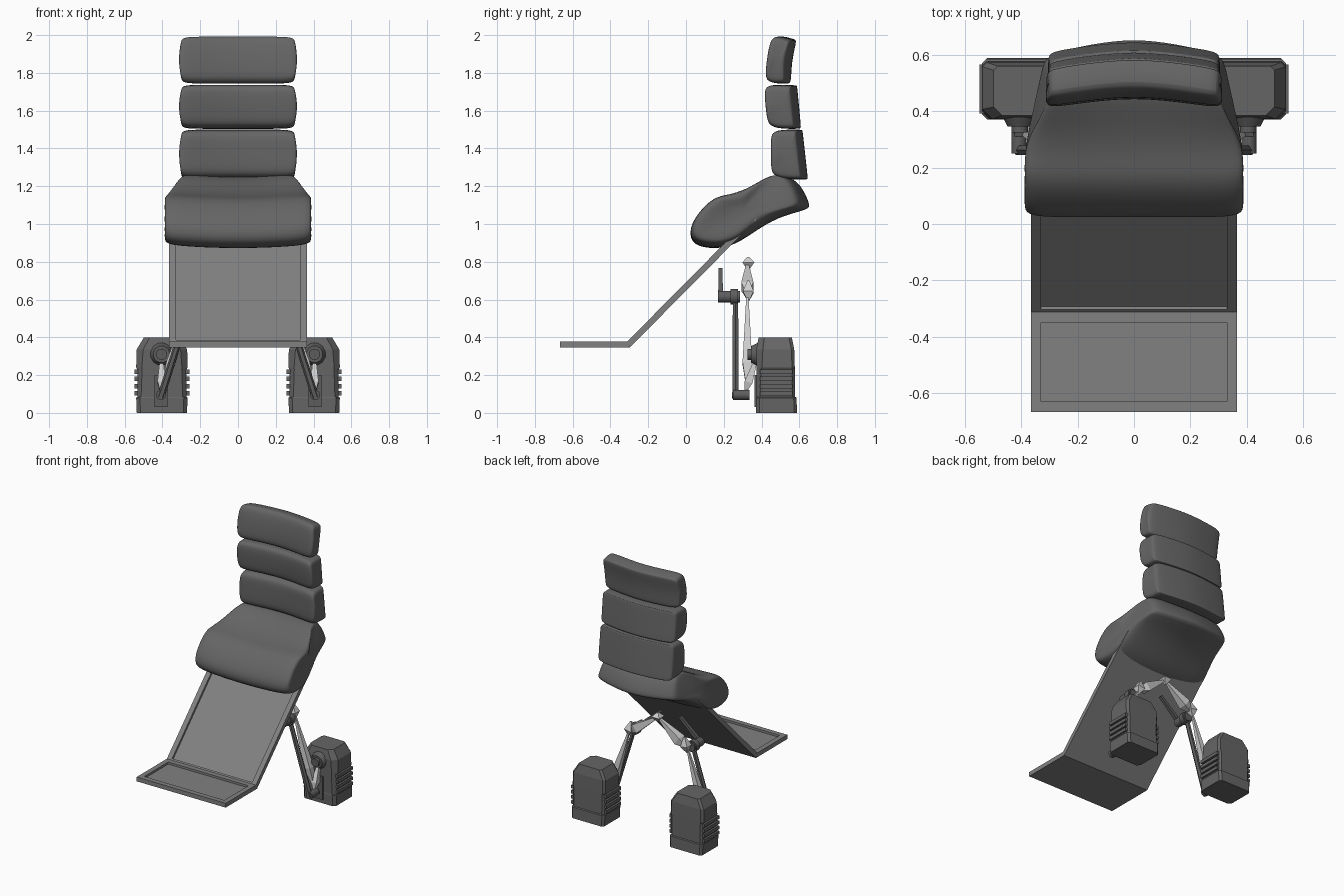
import bpy, bmesh, math
from mathutils import Vector

cube = bpy.data.objects.get("Cube")
if cube:
    bpy.data.objects.remove(cube, do_unlink=True)


def material(name, v):
    m = bpy.data.materials.new(name)
    m.use_nodes = True
    m.diffuse_color = (v, v, v, 1)
    m.node_tree.nodes["Principled BSDF"].inputs["Base Color"].default_value = (v, v, v, 1)
    return m


CUSHION = material("cushion grey", 0.13)
BOARD = material("board grey", 0.22)
FOOT = material("foot grey", 0.13)
JOINT = material("joint grey", 0.11)
BONE = material("light grey", 0.62)


def finish(name, bm, mat, smooth=None):
    bmesh.ops.recalc_face_normals(bm, faces=bm.faces)
    me = bpy.data.meshes.new(name)
    bm.to_mesh(me)
    bm.free()
    me.materials.append(mat)
    ob = bpy.data.objects.new(name, me)
    bpy.context.collection.objects.link(ob)
    if smooth:
        bpy.ops.object.select_all(action='DESELECT')
        bpy.context.view_layer.objects.active = ob
        ob.select_set(True)
        bpy.ops.object.shade_smooth_by_angle(angle=math.radians(smooth))
    return ob


def loft(name, rings, mat, smooth=None):
    """Skin a list of equal-length rings and cap both ends."""
    bm = bmesh.new()
    vs = [[bm.verts.new(p) for p in r] for r in rings]
    n = len(vs[0])
    for a, b in zip(vs, vs[1:]):
        for i in range(n):
            j = (i + 1) % n
            bm.faces.new((a[i], a[j], b[j], b[i]))
    bm.faces.new(vs[0])
    bm.faces.new(vs[-1])
    return finish(name, bm, mat, smooth)


def cushion(name, profile, width, bow, sag=0.0, inset=0.03):
    """Loft a y-z profile across x, bowed in plan and softened at both ends."""
    cy = sum(p[0] for p in profile) / len(profile)
    cz = sum(p[1] for p in profile) / len(profile)
    rings = []
    for u in (-1, -0.97, -0.85, -0.45, 0, 0.45, 0.85, 0.97, 1):
        d = inset * (1.0 if abs(u) == 1 else 0.3 if abs(u) > 0.9 else 0)
        ring = []
        for y, z in profile:
            away = Vector((cy - y, cz - z)).normalized() * d
            ring.append((u * width(y, z), y + away.x - bow(y) * abs(u) ** 1.5,
                         z + away.y + sag * u * u))
        rings.append(ring)
    ob = loft(name, rings, CUSHION, 50)
    sub = ob.modifiers.new("Soft", 'SUBSURF')
    sub.levels = sub.render_levels = 2
    return ob


# Seat: deep front roll, rising to the rear, tapering backwards
seat_profile = [(0.02, 0.92), (0.025, 0.99), (0.09, 1.08), (0.16, 1.135), (0.24, 1.145),
                (0.34, 1.18), (0.45, 1.24), (0.54, 1.255), (0.61, 1.215), (0.665, 1.1),
                (0.655, 1.075), (0.52, 1.045), (0.4, 0.985), (0.27, 0.89), (0.16, 0.865),
                (0.06, 0.88)]
cushion("seat", seat_profile,
        lambda y, z: 0.395 - 0.2 * max(0, y - 0.2) ** 1.4 - 0.05 * max(0, z - 1.15) / 0.1,
        lambda y: 0.06 * max(0, y - 0.3) / 0.35, sag=0.02, inset=0.05)

# Backrest: three stacked pads, soft front and crisp flat back
pads = {
    "lower_back_pad": [(0.49, 1.24), (0.478, 1.3), (0.478, 1.4), (0.478, 1.47), (0.5, 1.5),
                       (0.61, 1.5), (0.62, 1.497), (0.622, 1.485), (0.648, 1.25),
                       (0.648, 1.238), (0.638, 1.234)],
    "middle_back_pad": [(0.472, 1.505), (0.457, 1.56), (0.447, 1.64), (0.445, 1.71), (0.46, 1.74),
                        (0.58, 1.735), (0.591, 1.732), (0.593, 1.72), (0.612, 1.52),
                        (0.612, 1.508), (0.602, 1.503)],
    "upper_back_pad": [(0.455, 1.745), (0.45, 1.8), (0.457, 1.88), (0.475, 1.97), (0.5, 2.0),
                       (0.57, 1.98), (0.585, 1.975), (0.587, 1.96), (0.563, 1.86),
                       (0.56, 1.75), (0.55, 1.742)],
}
for name, prof in pads.items():
    low, high = min(p[1] for p in prof), max(p[1] for p in prof)
    cushion(name, prof,
            lambda y, z: 0.303 + 0.016 * math.sin(math.pi * (z - low) / (high - low)),
            lambda y: 0.038)


# Leg board and foot board: trays with a raised rim
def tray(name, start, end, thick, half, borders, skew):
    """Slab from start to end (y, z of its top); borders = rim at start and end."""
    s, e = Vector((0, *start)), Vector((0, *end))
    along = (e - s).normalized()
    down = Vector((0, along.z, -along.y))
    bm = bmesh.new()

    def quad(a, b, w, depth):
        return [bm.verts.new(p + down * depth + Vector((x, 0, 0)))
                for p, x in ((a, -w), (a, w), (b, w), (b, -w))]
    outer = quad(s, e, half, 0)
    a, b = s + along * borders[0], e - along * borders[1]
    rim, floor = quad(a, b, half - 0.037, 0), quad(a, b, half - 0.037, 0.016)
    base = quad(s + along * skew[0], e + along * skew[1], half, thick)
    for lo, hi in ((base, outer), (outer, rim), (rim, floor)):
        for i in range(4):
            j = (i + 1) % 4
            bm.faces.new((lo[i], lo[j], hi[j], hi[i]))
    bm.faces.new(floor)
    bm.faces.new(base)
    return finish(name, bm, BOARD)


tray("foot_board", (-0.667, 0.377), (-0.312, 0.377), 0.032, 0.366, (0.037, 0.037), (0, 0.013))
tray("leg_board", (-0.312, 0.377), (0.35, 1.045), 0.032, 0.366, (0.012, 0.04), (-0.013, 0))


# Helpers for the mechanical limbs
def rod(name, a, b, r1, r2, sides, mat, smooth=None):
    a, b = Vector(a), Vector(b)
    rot = (b - a).to_track_quat('Z', 'Y')
    rings = []
    for p, r in ((a, r1), (b, r2)):
        rings.append([p + rot @ Vector((r * math.cos(t), r * math.sin(t), 0))
                      for t in (2 * math.pi * (i + 0.5) / sides for i in range(sides))])
    return loft(name, rings, mat, smooth)


def spindle(name, a, b, fat, r):
    """Four-sided bone, widest at the given fraction of its length."""
    a, b = Vector(a), Vector(b)
    mid = a.lerp(b, fat)
    rod(name + "_head", a, mid, 0.004, r, 4, BONE)
    rod(name + "_tail", mid, b, r, 0.008, 4, BONE)


def box(name, lo, hi, mat):
    bm = bmesh.new()
    bmesh.ops.create_cube(bm, size=1)
    for v in bm.verts:
        v.co = [l + (c + 0.5) * (h - l) for l, h, c in zip(lo, hi, v.co)]
    return finish(name, bm, mat)


spindle("hub_bone", (0, 0.33, 0.755), (0, 0.33, 0.825), 0.6, 0.045)

for side, s in (("left", 1), ("right", -1)):
    hub, knee, ankle = (0, 0.325, 0.79), (s * 0.24, 0.325, 0.62), (s * 0.405, 0.325, 0.11)
    # Light bones
    spindle(side + "_upper_bone", knee, hub, 0.28, 0.045)
    spindle(side + "_knee_bone", (s * 0.24, 0.33, 0.59), (s * 0.22, 0.33, 0.7), 0.45, 0.04)
    spindle(side + "_lower_bone", ankle, knee, 0.3, 0.036)
    spindle(side + "_ankle_bone", (s * 0.405, 0.31, 0.1), (s * 0.405, 0.38, 0.31), 0.3, 0.03)

    # Dark linkage in front of the bones
    rod(side + "_upper_link", (s * 0.08, 0.183, 0.76), (s * 0.24, 0.183, 0.62), 0.014, 0.018, 4, JOINT)
    rod(side + "_knee_pin", (s * 0.24, 0.17, 0.615), (s * 0.24, 0.285, 0.615), 0.032, 0.032, 12, JOINT, 40)
    rod(side + "_knee_collar", (s * 0.24, 0.235, 0.615), (s * 0.24, 0.275, 0.615), 0.042, 0.042, 12, JOINT, 40)
    rod(side + "_lower_link", (s * 0.24, 0.262, 0.615), (s * 0.41, 0.262, 0.08), 0.016, 0.02, 6, JOINT)
    rod(side + "_ankle_pin", (s * 0.408, 0.25, 0.095), (s * 0.408, 0.335, 0.095), 0.027, 0.027, 12, JOINT, 40)
    rod(side + "_foot_socket", (s * 0.405, 0.345, 0.31), (s * 0.405, 0.385, 0.31), 0.045, 0.066, 12, JOINT, 40)
    rod(side + "_foot_pin", (s * 0.405, 0.325, 0.31), (s * 0.405, 0.35, 0.31), 0.03, 0.03, 12, JOINT, 40)

    # Foot: tapered block with chamfered corners and crown
    def plan(z, half, front, back, cut):
        pts = [(-half, back - 0.015), (-half + 0.015, back), (half - 0.015, back), (half, back - 0.015),
               (half, front + cut), (half - cut, front), (cut - half, front), (-half, front + cut)]
        return [(s * 0.403 + x, y, z) for x, y in pts]
    loft(side + "_foot", [plan(0, 0.133, 0.37, 0.588, 0.02), plan(0.08, 0.136, 0.37, 0.585, 0.02),
                          plan(0.085, 0.13, 0.372, 0.578, 0.02), plan(0.23, 0.13, 0.372, 0.576, 0.025),
                          plan(0.24, 0.136, 0.372, 0.576, 0.03), plan(0.335, 0.134, 0.372, 0.573, 0.035),
                          plan(0.4, 0.095, 0.385, 0.56, 0.03)], FOOT)
    for i in range(4):
        z = 0.092 + i * 0.038
        box(f"{side}_foot_rib_{i + 1}", (s * 0.403 - 0.145, 0.392, z),
            (s * 0.403 + 0.145, 0.565, z + 0.024), FOOT)
    box(side + "_toe_plate", (s * 0.408 - 0.035, 0.362, 0.03), (s * 0.408 + 0.035, 0.38, 0.2), JOINT)
